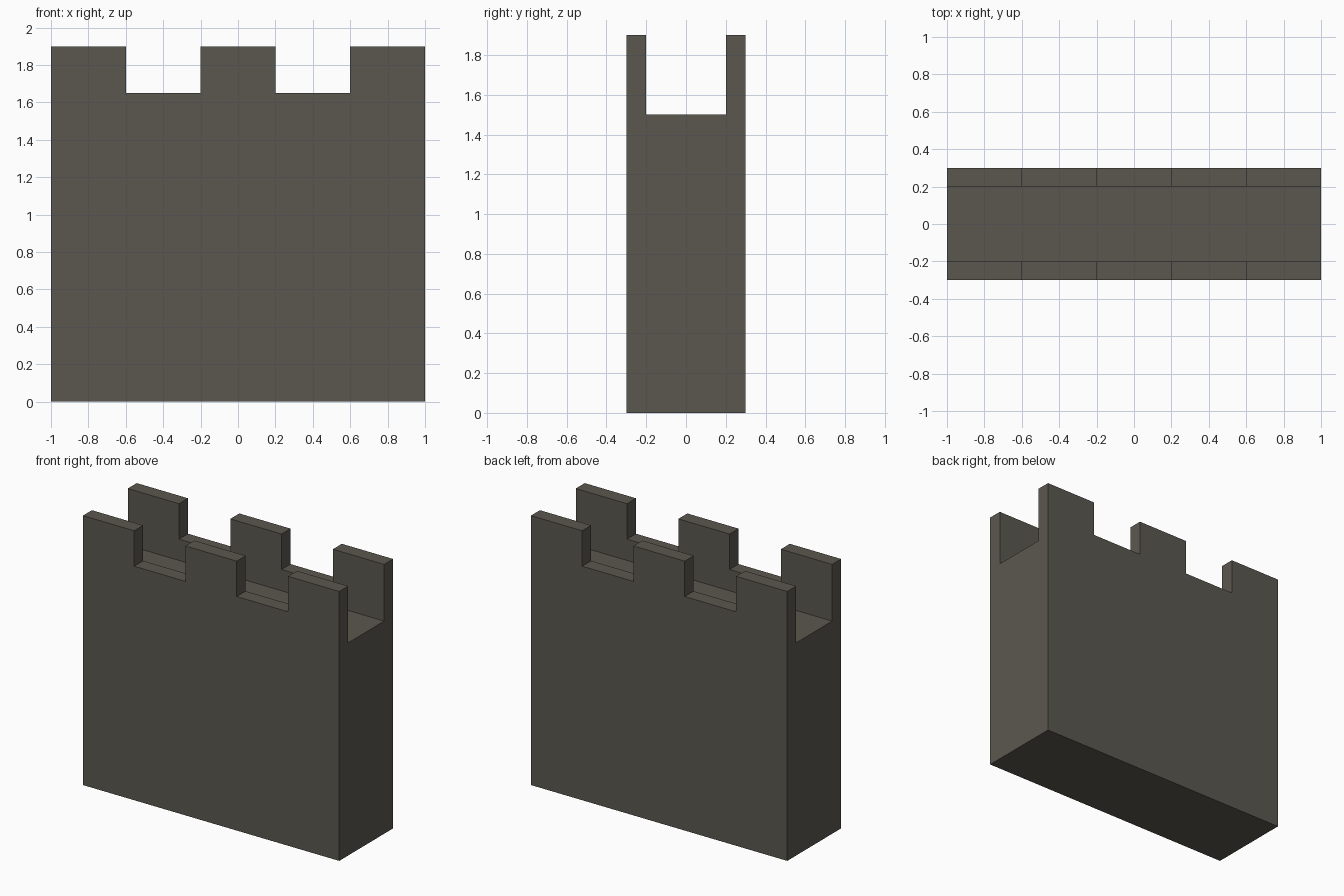
import bpy

if "Cube" in bpy.data.objects:
    bpy.data.objects.remove(bpy.data.objects["Cube"])

# Weathered stone
stone = bpy.data.materials.new("dark_stone")
stone.diffuse_color = (0.105, 0.097, 0.08, 1)
stone.use_nodes = True
stone.node_tree.nodes["Principled BSDF"].inputs["Base Color"].default_value = stone.diffuse_color


def box(name, x0, x1, y0, y1, z0, z1):
    bpy.ops.mesh.primitive_cube_add(size=1)
    ob = bpy.context.object
    ob.name = name
    for v in ob.data.vertices:
        v.co.x = x1 if v.co.x > 0 else x0
        v.co.y = y1 if v.co.y > 0 else y0
        v.co.z = z1 if v.co.z > 0 else z0
    ob.data.materials.append(stone)
    return ob


# Solid wall block up to the merlon tops
wall = box("castle_wall", -1, 1, -0.3, 0.3, 0, 1.9)

# Walkway slot between the parapets, and crenel gaps through both parapets
cutters = [box("walkway_cutter", -1.2, 1.2, -0.2, 0.2, 1.5, 2.1)]
for x in (-0.4, 0.4):
    cutters.append(box("crenel_cutter", x - 0.2, x + 0.2, -0.5, 0.5, 1.65, 2.1))

# Cut the shapes out of the wall, then remove the cutters
bpy.context.view_layer.objects.active = wall
for cutter in cutters:
    cutter.hide_render = True
    mod = wall.modifiers.new("cut", 'BOOLEAN')
    mod.operation = 'DIFFERENCE'
    mod.solver = 'EXACT'
    mod.object = cutter
    bpy.ops.object.modifier_apply(modifier=mod.name)
    bpy.data.objects.remove(cutter)
